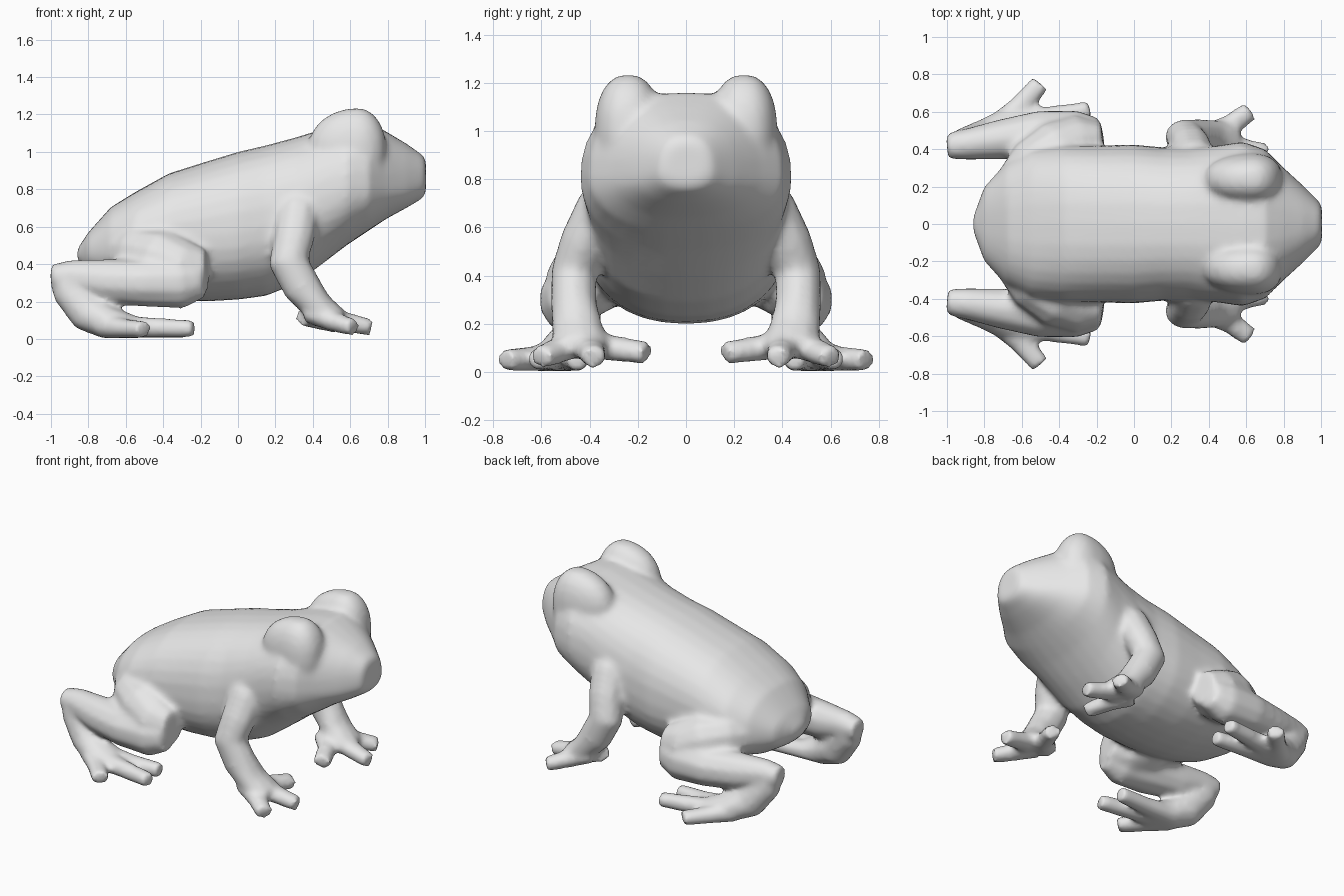
import bpy, bmesh, math
from mathutils import Vector

if "Cube" in bpy.data.objects:
    bpy.data.objects.remove(bpy.data.objects["Cube"])

skin = bpy.data.materials.new("grey skin")
skin.diffuse_color = (0.8, 0.8, 0.8, 1)
skin.use_nodes = True
skin.node_tree.nodes["Principled BSDF"].inputs["Base Color"].default_value = skin.diffuse_color
parts = []


def finish(bm, name, mirror=False):
    bmesh.ops.recalc_face_normals(bm, faces=bm.faces)
    if mirror:
        geo = bmesh.ops.duplicate(bm, geom=bm.verts[:] + bm.edges[:] + bm.faces[:])["geom"]
        for v in geo:
            if isinstance(v, bmesh.types.BMVert):
                v.co.y = -v.co.y
        bmesh.ops.reverse_faces(bm, faces=[f for f in geo if isinstance(f, bmesh.types.BMFace)])
    me = bpy.data.meshes.new(name)
    bm.to_mesh(me)
    bm.free()
    me.materials.append(skin)
    ob = bpy.data.objects.new(name, me)
    bpy.context.collection.objects.link(ob)
    parts.append(ob)


def skin_rings(bm, rings):
    """Bridge successive rings of points and cap both ends."""
    vs = [[bm.verts.new(p) for p in r] for r in rings]
    n = len(vs[0])
    for a, b in zip(vs, vs[1:]):
        for i in range(n):
            j = (i + 1) % n
            bm.faces.new((a[i], a[j], b[j], b[i]))
    bm.faces.new(vs[0][::-1])
    bm.faces.new(vs[-1])


def tube(bm, stations, n=10):
    """Limb through (x, y, z, half width, half depth) stations."""
    pts = [Vector(s[:3]) for s in stations]
    rings = []
    for i, s in enumerate(stations):
        d = (pts[min(i + 1, len(pts) - 1)] - pts[max(i - 1, 0)]).normalized()
        side = (Vector((0, 1, 0)) - d * d.y).normalized()
        up = d.cross(side)
        rings.append([pts[i] + side * s[3] * math.cos(t) + up * s[4] * math.sin(t)
                      for t in [2 * math.pi * (k + .5) / n for k in range(n)]])
    skin_rings(bm, rings)


def power(v, e):
    return math.copysign(abs(v) ** e, v)


# Body and head: x, top, bottom, half width, height of widest point
body = [(-.86, .48, .42, .04, .45), (-.80, .57, .36, .20, .46), (-.68, .705, .29, .33, .47),
        (-.55, .785, .25, .40, .50), (-.37, .885, .21, .42, .53), (-.18, .945, .20, .42, .55),
        (.0, 1.0, .21, .425, .57), (.15, 1.035, .23, .41, .60), (.30, 1.075, .29, .41, .66),
        (.45, 1.12, .40, .42, .76), (.58, 1.155, .50, .44, .81), (.70, 1.16, .58, .40, .81),
        (.79, 1.11, .64, .31, .81), (.90, 1.045, .70, .21, .81), (.985, .985, .75, .125, .83),
        (1.005, .96, .78, .10, .84)]
bm = bmesh.new()
rings = []
for x, top, bot, w, mid in body:
    ring = []
    for k in range(32):
        t = 2 * math.pi * k / 32
        up = math.sin(t) > 0
        c, s = power(math.cos(t), .8 if up else .9), power(math.sin(t), .85 if up else .9)
        ring.append((x, w * c, mid + s * ((top - mid) if up else (mid - bot))))
    rings.append(ring)
skin_rings(bm, rings)
finish(bm, "body")

# Eye bulges, sloping down into the back
bm = bmesh.new()
bmesh.ops.create_uvsphere(bm, u_segments=20, v_segments=12, radius=1)
for v in bm.verts:
    p = v.co.copy()
    rear = .27 if p.x < 0 else .155
    v.co = (.64 + p.x * rear, .24 + power(p.y, .85) * .14, 1.0 + power(p.z, .9) * .235)
finish(bm, "eye_bulges", True)

# Front legs with three toes
bm = bmesh.new()
tube(bm, [(.34, .26, .78, .10, .10), (.32, .35, .67, .115, .12), (.30, .425, .54, .10, .11),
          (.27, .465, .41, .098, .11), (.34, .465, .28, .098, .105), (.43, .45, .17, .11, .085),
          (.54, .43, .10, .11, .06)])
tube(bm, [(.38, .45, .13, .09, .05), (.52, .53, .09, .062, .056), (.62, .605, .06, .058, .048)], 8)
tube(bm, [(.42, .42, .14, .10, .065), (.56, .40, .095, .067, .056), (.712, .38, .06, .053, .048)], 8)
tube(bm, [(.36, .42, .12, .08, .055), (.45, .31, .10, .062, .056), (.512, .16, .08, .058, .048)], 8)
finish(bm, "front_legs", True)

# Thighs swelling out of the body
bm = bmesh.new()
tube(bm, [(-.64, .20, .46, .12, .12), (-.54, .31, .46, .15, .15), (-.42, .38, .42, .175, .175),
          (-.28, .44, .365, .15, .16), (-.165, .455, .37, .09, .11)], 12)
finish(bm, "thighs", True)

# Shins, folded back from the knee, then feet with three toes
bm = bmesh.new()
tube(bm, [(-.19, .49, .32, .08, .10), (-.30, .49, .30, .12, .14), (-.50, .48, .30, .13, .13),
          (-.72, .45, .31, .11, .12), (-.90, .425, .335, .085, .09), (-1.0, .415, .335, .07, .065)])
tube(bm, [(-.94, .42, .36, .08, .06), (-.905, .43, .27, .085, .10), (-.80, .46, .14, .10, .11),
          (-.70, .50, .09, .11, .092), (-.56, .53, .065, .105, .062)])
tube(bm, [(-.72, .52, .07, .08, .07), (-.61, .63, .056, .062, .056), (-.50, .75, .05, .058, .048)], 8)
tube(bm, [(-.70, .53, .07, .08, .07), (-.45, .575, .06, .058, .056), (-.235, .61, .055, .05, .05)], 8)
tube(bm, [(-.70, .48, .07, .08, .07), (-.48, .465, .056, .058, .056), (-.265, .45, .05, .05, .05)], 8)
finish(bm, "hind_legs", True)

# Fuse everything into one soft continuous skin
bpy.ops.object.select_all(action='DESELECT')
for ob in parts:
    ob.select_set(True)
frog = parts[0]
bpy.context.view_layer.objects.active = frog
bpy.ops.object.join()
frog.name = "frog_skin"
m = frog.modifiers.new("fuse", 'REMESH')
m.mode, m.voxel_size, m.use_smooth_shade = 'VOXEL', .018, True
m = frog.modifiers.new("soften", 'SMOOTH')
m.factor, m.iterations = .5, 8
